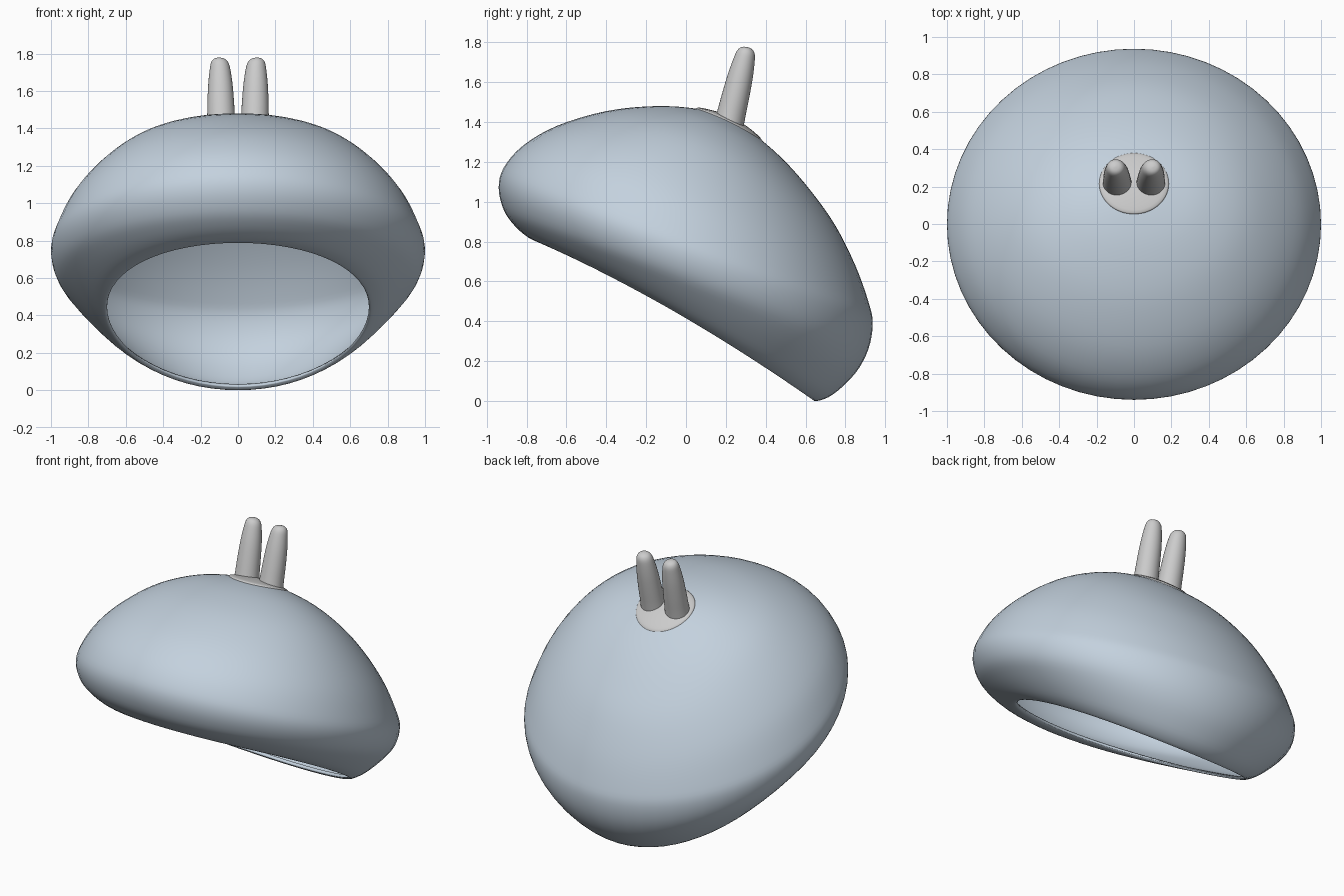
import bpy, bmesh, math
from mathutils import Vector

if "Cube" in bpy.data.objects:
    bpy.data.objects.remove(bpy.data.objects["Cube"])


def spline(keys, steps):
    """Catmull-Rom through tuples of numbers."""
    out = []
    n = len(keys)
    for i in range(n - 1):
        p = [keys[max(0, min(n - 1, i + k))] for k in (-1, 0, 1, 2)]
        for s in range(steps):
            t = s / steps
            out.append([0.5 * (2 * b + (c - a) * t + (2 * a - 5 * b + 4 * c - d) * t * t
                               + (3 * b - a - 3 * c + d) * t ** 3) for a, b, c, d in zip(*p)])
    out.append(list(keys[-1]))
    return out


def loft(name, keys, steps=4, segs=64, x=(0, 0), color=None):
    """Tilted rings (front y, front z, back y, back z, half width, side lift); first ring is a pole."""
    rings = spline(keys, steps)
    bm = bmesh.new()
    prev = None
    for i, (fy, fz, by, bz, w, lift) in enumerate(rings):
        cx = x[0] + (x[1] - x[0]) * i / (len(rings) - 1)
        if i == 0:
            prev = [bm.verts.new((cx, fy, fz))] * segs
            continue
        row = []
        for k in range(segs):
            a = 2 * math.pi * k / segs
            c, s = math.cos(a), math.sin(a)
            row.append(bm.verts.new((cx + w * s,
                                     (fy + by) / 2 + c * (fy - by) / 2,
                                     (fz + bz) / 2 + c * (fz - bz) / 2 + lift * s * s)))
        for k in range(segs):
            j = (k + 1) % segs
            if i == 1:
                bm.faces.new((prev[0], row[k], row[j]))
            else:
                bm.faces.new((prev[k], row[k], row[j], prev[j]))
        prev = row
    bmesh.ops.recalc_face_normals(bm, faces=bm.faces)
    top = max(bm.faces, key=lambda f: f.calc_center_median().z)
    if top.normal.z < 0:
        bmesh.ops.reverse_faces(bm, faces=bm.faces)
    me = bpy.data.meshes.new(name)
    bm.to_mesh(me)
    bm.free()
    me.shade_smooth()
    ob = bpy.data.objects.new(name, me)
    bpy.context.collection.objects.link(ob)
    if color:
        mat = bpy.data.materials.new(name + "_colour")
        mat.diffuse_color = color
        mat.use_nodes = True
        mat.node_tree.nodes["Principled BSDF"].inputs["Base Color"].default_value = mat.diffuse_color
        me.materials.append(mat)
    return ob


# Tilted hollow cap, open underneath
cap = loft("cap", [
    (0.22, 1.425, 0.22, 1.425, 0, 0),
    (0.06, 1.466, 0.36, 1.325, 0.18, 0.01),
    (-0.15, 1.48, 0.50, 1.20, 0.38, 0.03),
    (-0.40, 1.455, 0.63, 1.05, 0.58, 0.04),
    (-0.65, 1.38, 0.75, 0.88, 0.75, 0.04),
    (-0.82, 1.28, 0.85, 0.68, 0.89, 0.03),
    (-0.915, 1.17, 0.915, 0.50, 0.975, 0.01),
    (-0.94, 1.07, 0.937, 0.39, 1.0, 0.01),
    (-0.915, 0.96, 0.915, 0.26, 0.97, 0.02),
    (-0.86, 0.88, 0.85, 0.14, 0.89, 0.03),
    (-0.79, 0.82, 0.74, 0.035, 0.79, 0.04),
    (-0.72, 0.79, 0.655, 0.0, 0.715, 0.04),
    (-0.69, 0.79, 0.625, 0.02, 0.70, 0.04),
], color=(0.55, 0.64, 0.73, 1))
shell = cap.modifiers.new("thickness", "SOLIDIFY")
shell.thickness = 0.02
shell.offset = -1

# Thin patch hugging the crown
loft("crown_patch", [
    (0.22, 1.431, 0.22, 1.431, 0, 0),
    (0.14, 1.457, 0.30, 1.383, 0.09, 0.004),
    (0.06, 1.473, 0.37, 1.325, 0.178, 0.01),
    (0.055, 1.455, 0.38, 1.30, 0.185, 0.01),
])

# Pair of leaning rounded stalks
base, tip = Vector((0.208, 1.36)), Vector((0.308, 1.777))
axis = tip - base
side = Vector((-axis.y, axis.x)).normalized()
profile = [(1, 0), (0.985, 0.027), (0.94, 0.044), (0.85, 0.053), (0.65, 0.063),
           (0.4, 0.069), (0.2, 0.072), (0, 0.077)]
keys = []
for t, r in profile:
    c = base + axis * t
    f, b = c + side * r, c - side * r
    keys.append((f.x, f.y, b.x, b.y, r * 1.04, 0))
for sign, name in ((-1, "left_stalk"), (1, "right_stalk")):
    loft(name, keys, steps=3, segs=32, x=(sign * 0.102, sign * 0.088))
